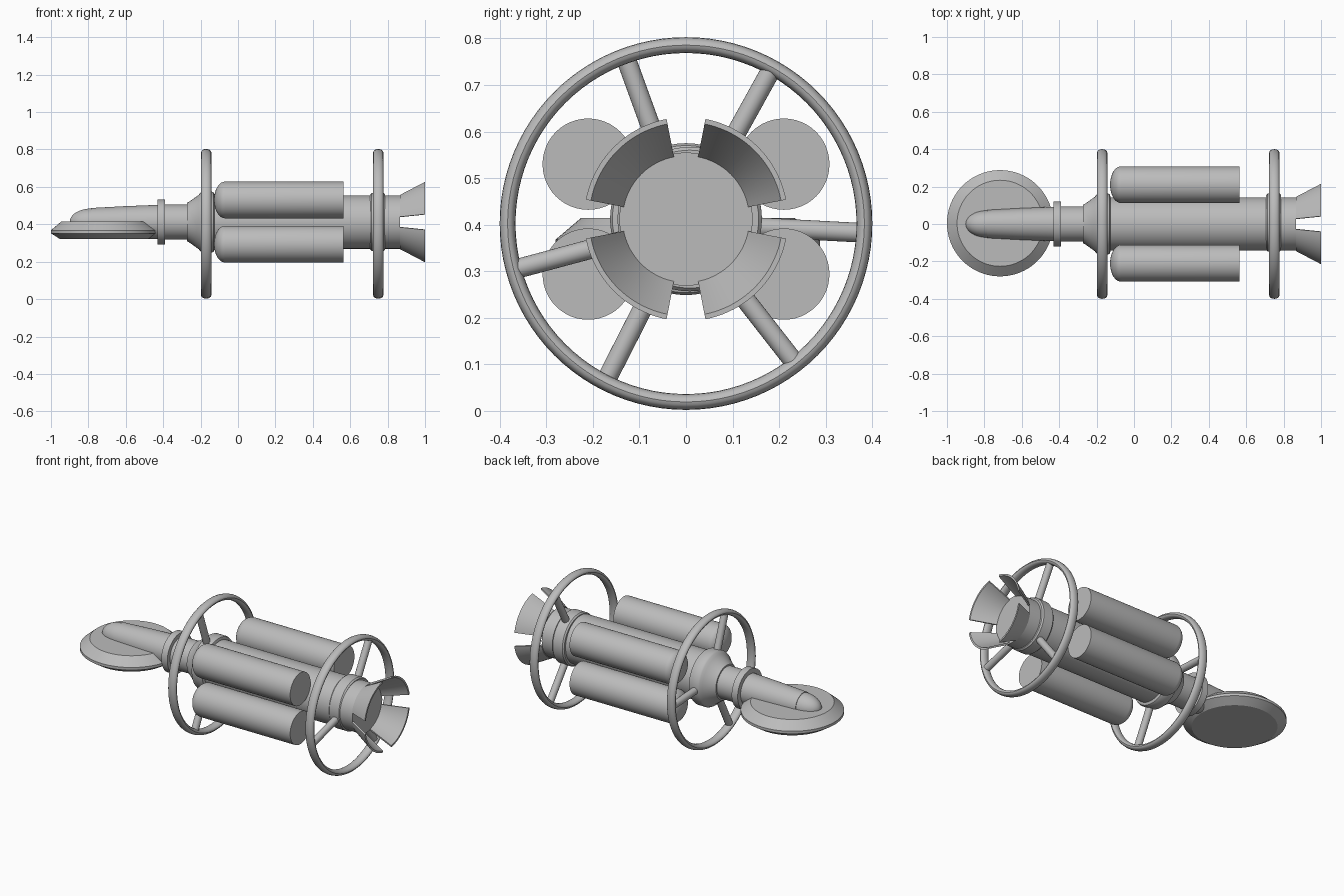
import bpy, bmesh, math
from math import sin, cos, pi, radians
from mathutils import Matrix, Vector

if "Cube" in bpy.data.objects:
    bpy.data.objects.remove(bpy.data.objects["Cube"])

AXIS = 0.412   # height of the hull axis
RING_Z = 0.4025

grey = bpy.data.materials.new("hull grey")
grey.use_nodes = True
COLOUR = (0.5, 0.5, 0.5, 1)
grey.diffuse_color = COLOUR
grey.node_tree.nodes["Principled BSDF"].inputs["Base Color"].default_value = COLOUR


def finish(bm, name, location=(0, 0, 0), angle=30):
    bmesh.ops.remove_doubles(bm, verts=bm.verts, dist=1e-5)
    bmesh.ops.recalc_face_normals(bm, faces=bm.faces)
    mesh = bpy.data.meshes.new(name)
    bm.to_mesh(mesh)
    bm.free()
    obj = bpy.data.objects.new(name, mesh)
    obj.location = location
    mesh.materials.append(grey)
    bpy.context.collection.objects.link(obj)
    bpy.ops.object.select_all(action="DESELECT")
    obj.select_set(True)
    bpy.context.view_layer.objects.active = obj
    bpy.ops.object.shade_smooth_by_angle(angle=radians(angle))
    return obj


def lathe(name, profile, location, axis="X", closed=False, start=0, sweep=360, steps=64):
    """Revolve (along, radius) points about the x or z axis."""
    bm = bmesh.new()
    vec = (lambda a, r: (a, r, 0)) if axis == "X" else (lambda a, r: (r, 0, a))
    verts = [bm.verts.new(vec(a, r)) for a, r in profile]
    pairs = list(zip(verts, verts[1:]))
    if closed:
        pairs.append((verts[-1], verts[0]))
    edges = [bm.edges.new(p) for p in pairs]
    turn = Vector((1, 0, 0)) if axis == "X" else Vector((0, 0, 1))
    bmesh.ops.rotate(bm, verts=verts, cent=(0, 0, 0),
                     matrix=Matrix.Rotation(radians(start), 3, turn))
    bmesh.ops.spin(bm, geom=verts + edges, cent=(0, 0, 0), axis=turn,
                   angle=radians(sweep), steps=steps, use_duplicate=False)
    if sweep < 360:
        bmesh.ops.holes_fill(bm, edges=[e for e in bm.edges if e.is_boundary], sides=4)
    return finish(bm, name, location)


def dome(x, length, radius, count=10):
    """Quarter ellipse from the tip at x - length to full radius at x."""
    return [(x - length * cos(i * pi / 2 / count), radius * sin(i * pi / 2 / count))
            for i in range(count + 1)]


centre = (0, 0, AXIS)

# Hull, shoulder cone and neck
lathe("hull", [(-0.15, 0), (-0.15, 0.143), (0.867, 0.143), (0.867, 0)], centre)
lathe("shoulder", [(-0.272, 0), (-0.272, 0.103), (-0.262, 0.108), (-0.21, 0.145),
                   (-0.2, 0.158), (-0.19, 0.163), (-0.14, 0.163), (-0.13, 0.158),
                   (-0.125, 0.143), (-0.125, 0)], centre)
lathe("neck", [(-0.42, 0), (-0.42, 0.094), (-0.26, 0.094), (-0.26, 0)], centre)
lathe("neck_collar", [(-0.43, 0), (-0.43, 0.12), (-0.39, 0.12), (-0.39, 0)], centre)
lathe("rear_collar", [(0.707, 0), (0.707, 0.148), (0.715, 0.155), (0.779, 0.155),
                      (0.787, 0.148), (0.787, 0)], (0, 0.008, AXIS))

# Tapered nose with a rounded tip
lathe("nose", dome(-0.786, 0.114, 0.072)
      + [(-0.786, 0.075), (-0.6, 0.085), (-0.42, 0.092), (-0.42, 0)], centre)

# Dish lying under the nose
lathe("dish", [(0.32, 0), (0.32, 0.235), (0.352, 0.284), (0.368, 0.284),
               (0.414, 0.23), (0.414, 0)], (-0.716, 0.004, 0), axis="Z", steps=80)

# Four side tanks
for side, y in (("left", 0.21), ("right", -0.21)):
    for level, z in (("upper", 0.118), ("lower", -0.118)):
        lathe(f"{level}_{side}_tank", dome(-0.07, 0.058, 0.098)
              + [(0.565, 0.098), (0.565, 0)], (0, y, AXIS + z), steps=48)

# Two wheels, each with an oval rim and three spokes
for wheel, x, angles in (("front", -0.17, (110, 243, 357)), ("rear", 0.75, (61, 195, 308))):
    oval = [(0.027 * cos(i * pi / 8), 0.383 + 0.017 * sin(i * pi / 8)) for i in range(16)]
    lathe(wheel + "_rim", oval, (x, 0, RING_Z), closed=True, steps=96)
    for n, angle in enumerate(angles, 1):
        out = Vector((0, cos(radians(angle)), sin(radians(angle))))
        bm = bmesh.new()
        bmesh.ops.create_cone(bm, cap_ends=True, segments=24, radius1=0.021,
                              radius2=0.021, depth=0.32)
        bmesh.ops.transform(bm, verts=bm.verts, matrix=out.to_track_quat("Z", "X").to_matrix().to_4x4())
        finish(bm, f"{wheel}_spoke_{n}", Vector((x, 0, RING_Z)) + out * 0.22)

# Four flared exhaust petals
for n in range(4):
    lathe(f"petal_{n + 1}", [(0.865, 0.135), (1.0, 0.208), (1.0, 0.219), (0.865, 0.147)],
          centre, closed=True, start=11 + 90 * n, sweep=68, steps=20)
